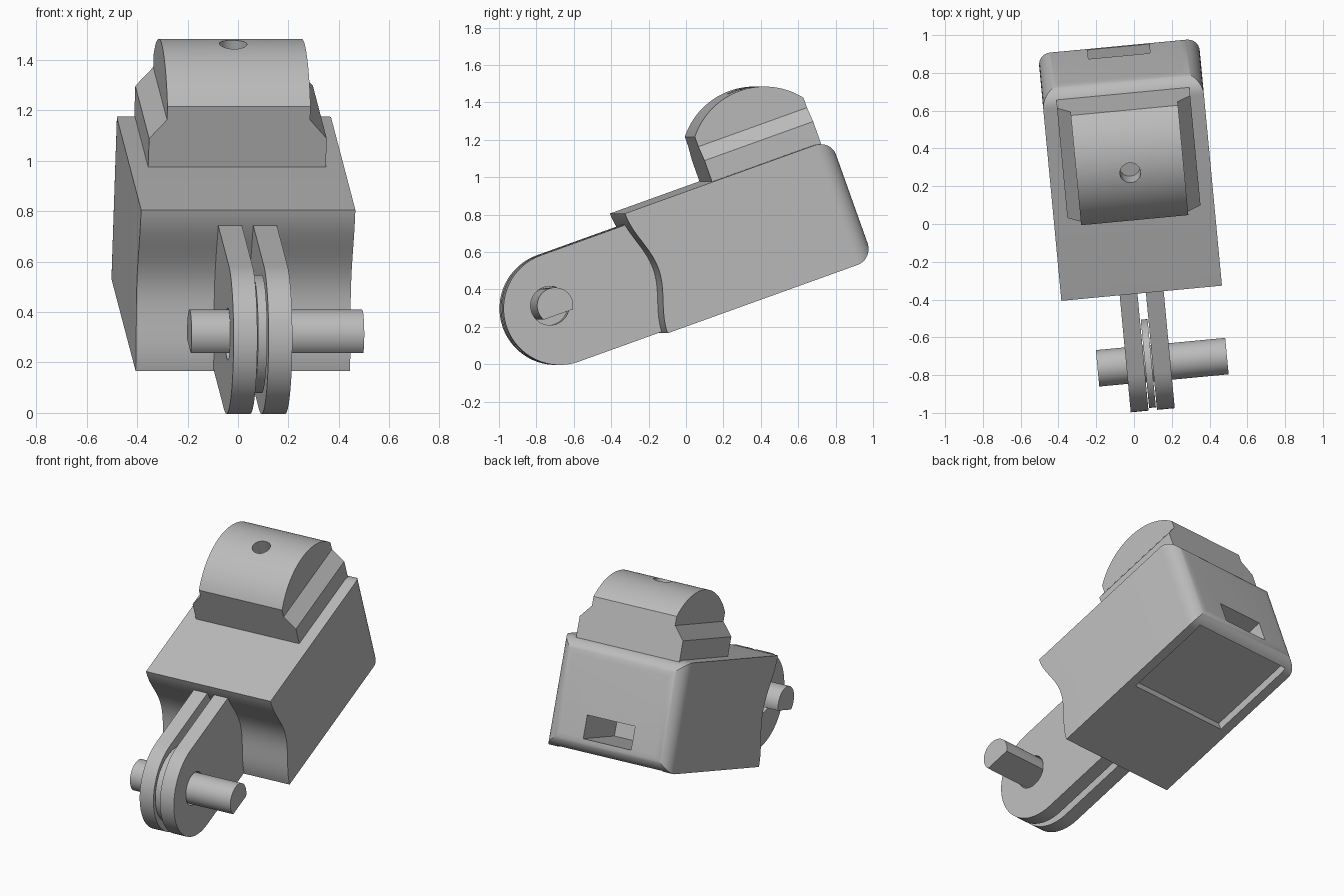
import bpy, bmesh
from math import sin, cos, pi, radians, asin
from mathutils import Matrix

cube = bpy.data.objects.get("Cube")
if cube:
    bpy.data.objects.remove(cube, do_unlink=True)

# Tilted frame of the assembly: origin at the middle of the housing's top front edge
FRAME = (Matrix.Translation((0.04, -0.36, 0.808))
         @ Matrix.Rotation(radians(5.4), 4, 'Z')
         @ Matrix.Rotation(radians(19.7), 4, 'X'))

grey = bpy.data.materials.new("plain grey")
grey.use_nodes = True
GREY = (0.5, 0.5, 0.5, 1)
grey.diffuse_color = GREY
grey.node_tree.nodes["Principled BSDF"].inputs["Base Color"].default_value = GREY

PLACE = {'x': lambda a, b, t: (t, a, b),
         'y': lambda a, b, t: (a, t, b),
         'z': lambda a, b, t: (a, b, t)}


def prism(name, points, lo, hi, axis, round_rear=0.0):
    """Extrude a profile along an axis; optionally round its upright rear edges."""
    bm = bmesh.new()
    near = [bm.verts.new(PLACE[axis](a, b, lo)) for a, b in points]
    far = [bm.verts.new(PLACE[axis](a, b, hi)) for a, b in points]
    n = len(points)
    bm.faces.new(near)
    bm.faces.new(far[::-1])
    for i in range(n):
        j = (i + 1) % n
        bm.faces.new((near[j], near[i], far[i], far[j]))
    bmesh.ops.recalc_face_normals(bm, faces=bm.faces)
    if round_rear:
        rear = max(v.co.y for v in bm.verts)
        side = max(v.co.x for v in bm.verts)
        edges = [e for e in bm.edges if all(
            v.co.y > rear - 0.001 and abs(v.co.x) > side - 0.001 for v in e.verts)]
        bmesh.ops.bevel(bm, geom=edges, offset=round_rear, segments=10,
                        profile=0.5, affect='EDGES')
        bmesh.ops.recalc_face_normals(bm, faces=bm.faces)
    mesh = bpy.data.meshes.new(name)
    bm.to_mesh(mesh)
    bm.free()
    mesh.materials.append(grey)
    obj = bpy.data.objects.new(name, mesh)
    bpy.context.collection.objects.link(obj)
    obj.matrix_world = FRAME
    return obj


def arc(cx, cy, r, start, end, n=32):
    return [(cx + r * cos(start + (end - start) * i / n),
             cy + r * sin(start + (end - start) * i / n)) for i in range(n + 1)]


def circle(cx, cy, r, n=40):
    return arc(cx, cy, r, 0, 2 * pi, n)[:-1]


def box(x, y0, y1):
    return [(-x, y0), (x, y0), (x, y1), (-x, y1)]


def activate(obj):
    bpy.ops.object.select_all(action='DESELECT')
    obj.select_set(True)
    bpy.context.view_layer.objects.active = obj


def cut(obj, cutter):
    cutter.hide_render = True
    mod = obj.modifiers.new("cut", 'BOOLEAN')
    mod.operation, mod.solver, mod.object = 'DIFFERENCE', 'EXACT', cutter
    activate(obj)
    bpy.ops.object.modifier_apply(modifier=mod.name)
    bpy.data.objects.remove(cutter, do_unlink=True)


parts = []

# Housing: long block with a wavy front and rounded rear corners
LENGTH, HEIGHT, STEPS = 1.175, 0.68, 28
wave = [(0.028 - 0.035 * cos(2 * pi * i / STEPS), -HEIGHT * i / STEPS)
        for i in range(STEPS + 1)]
housing = prism("housing", wave + [(LENGTH, -HEIGHT), (LENGTH, 0)],
                -0.427, 0.427, 'x', round_rear=0.1)
cut(housing, prism("rear_slot_cutter", box(0.164, -0.585, -0.44),
                   LENGTH - 0.4, LENGTH + 0.1, 'y'))
cut(housing, prism("bottom_recess_cutter", box(0.362, 0.54, 1.115),
                   -HEIGHT - 0.1, -HEIGHT + 0.05, 'z'))
parts.append(housing)

# Shoulder: wide base of the cap with chamfered sides
shoulder = [(-0.354, -0.02), (0.354, -0.02), (0.354, 0.12),
            (0.284, 0.2), (-0.284, 0.2), (-0.354, 0.12)]
CAP_FRONT, CAP_REAR = 0.497, 1.117
parts.append(prism("cap_shoulder", shoulder, CAP_FRONT, CAP_REAR, 'y'))

# Cap: narrower dome with an arched top and a small blind hole
mid, radius = (CAP_FRONT + CAP_REAR) / 2, 0.395
half = asin((CAP_REAR - CAP_FRONT) / 2 / radius)
dome = arc(mid, 0.405 - radius, radius, pi / 2 - half, pi / 2 + half)
cap = prism("cap_dome", dome + [(CAP_FRONT, -0.02), (CAP_REAR, -0.02)],
            -0.285, 0.285, 'x')
cut(cap, prism("cap_hole_cutter", circle(mid + 0.01, 0, 0.055)
               and [(a, b) for a, b in circle(0, mid + 0.01, 0.055)],
               0.3, 0.5, 'z'))
parts.append(cap)

# Pair of round-ended lugs with pin holes
PIN_Y, PIN_Z = -0.525, -0.338
lug = arc(-0.48, -0.37, 0.302, pi / 2, 3 * pi / 2) + [(0.15, -0.672), (0.15, -0.068)]
for name, side in (("right_lug", -1), ("left_lug", 1)):
    lo, hi = sorted((side * 0.0225, side * 0.117))
    plate = prism(name, lug, lo, hi, 'x')
    cut(plate, prism("pin_hole_cutter", circle(PIN_Y, PIN_Z, 0.104),
                     lo - 0.01, hi + 0.01, 'x'))
    parts.append(plate)

# Thin disc between the lugs
parts.append(prism("spacer_disc", circle(PIN_Y, PIN_Z, 0.235, 64), -0.018, 0.018, 'x'))

# Pin with a flat underside
flat = asin(0.05 / 0.097)
parts.append(prism("pin", arc(PIN_Y, PIN_Z, 0.097, -flat, pi + flat),
                   -0.27, 0.418, 'x'))

for part in parts:
    activate(part)
    bpy.ops.object.shade_smooth_by_angle(angle=radians(30))
